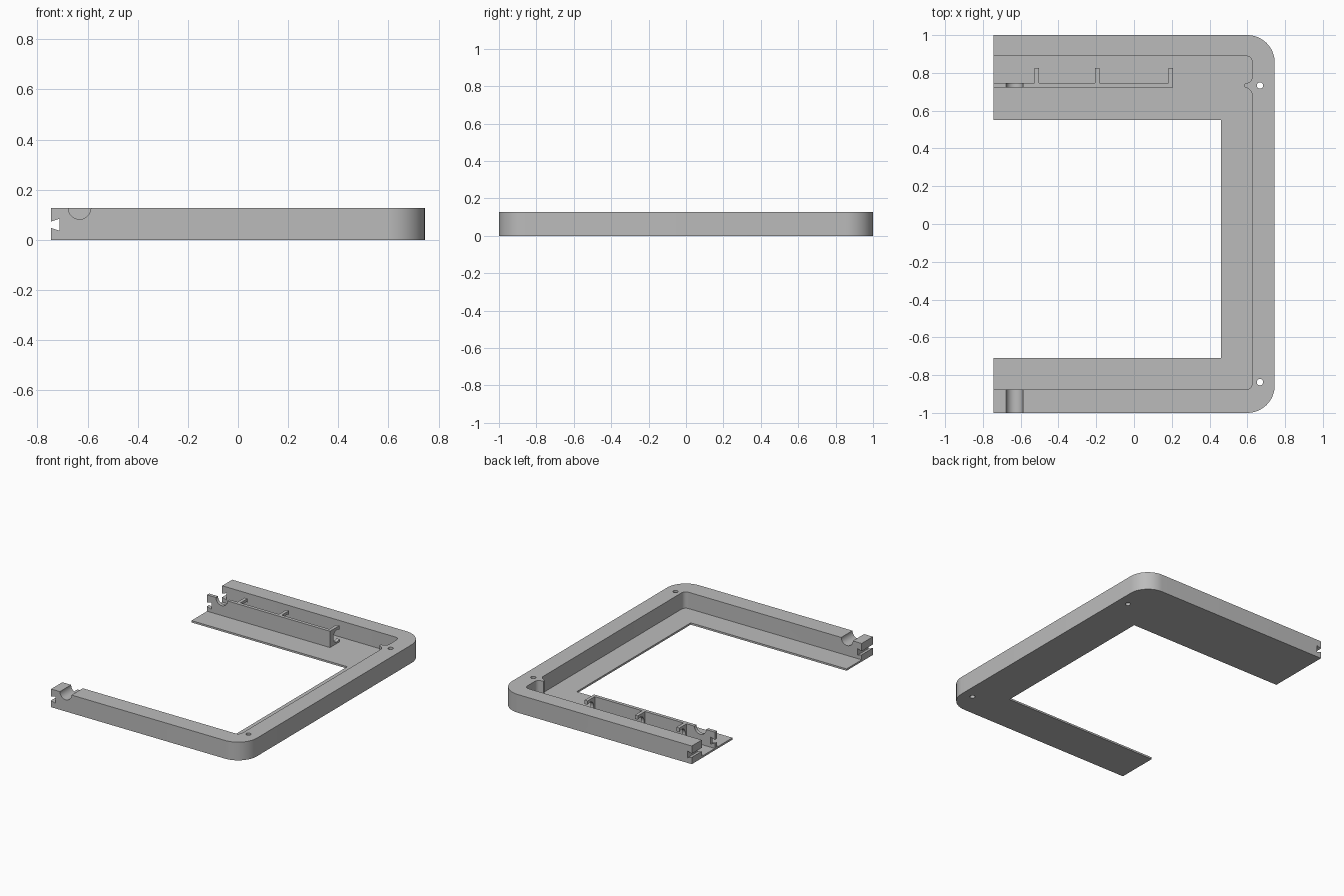
import bpy, bmesh, math
from mathutils import Vector

if "Cube" in bpy.data.objects:
    bpy.data.objects.remove(bpy.data.objects["Cube"])

H, FLOOR = 0.127, 0.013

grey = bpy.data.materials.new("plain_grey")
grey.diffuse_color = (0.5, 0.5, 0.5, 1)
grey.use_nodes = True
grey.node_tree.nodes["Principled BSDF"].inputs["Base Color"].default_value = grey.diffuse_color


def arc(cx, cy, r, a0, a1, n=12):
    return [(cx + r * math.cos(math.radians(a0 + (a1 - a0) * i / n)),
             cy + r * math.sin(math.radians(a0 + (a1 - a0) * i / n))) for i in range(n + 1)]


def prism(name, pts, lo, hi, axis="z"):
    """Extrude a 2D profile along one axis."""
    place = {"z": lambda a, b, c: (a, b, c),
             "y": lambda a, b, c: (a, c, b),
             "x": lambda a, b, c: (c, a, b)}[axis]
    bm = bmesh.new()
    face = bm.faces.new([bm.verts.new(place(a, b, lo)) for a, b in pts])
    new = bmesh.ops.extrude_face_region(bm, geom=[face])["geom"]
    shift = Vector(place(0, 0, hi - lo))
    bmesh.ops.translate(bm, vec=shift, verts=[v for v in new if isinstance(v, bmesh.types.BMVert)])
    bmesh.ops.recalc_face_normals(bm, faces=bm.faces)
    me = bpy.data.meshes.new(name)
    bm.to_mesh(me)
    bm.free()
    me.materials.append(grey)
    ob = bpy.data.objects.new(name, me)
    bpy.context.collection.objects.link(ob)
    return ob


def activate(ob):
    bpy.ops.object.select_all(action="DESELECT")
    ob.select_set(True)
    bpy.context.view_layer.objects.active = ob


def cut(ob, cutter):
    mod = ob.modifiers.new("cut", "BOOLEAN")
    mod.operation, mod.solver, mod.object = "DIFFERENCE", "EXACT", cutter
    activate(ob)
    bpy.ops.object.modifier_apply(modifier=mod.name)


# C-shaped frame with rounded right corners
R = 0.145
frame = prism("frame", [(-0.745, -1)] + arc(0.745 - R, -1 + R, R, -90, 0)
              + arc(0.745 - R, 1 - R, R, 0, 90)
              + [(-0.745, 1), (-0.745, 0.55), (0.46, 0.55), (0.46, -0.709), (-0.745, -0.709)], 0, H)

# pocket leaving a thin floor, an outer rim and a screw boss
r = 0.03
pocket = prism("pocket_cutter", [(-0.9, -0.876)] + arc(0.625 - r, -0.876 + r, r, -90, 0, 6)
               + arc(0.585, 0.682, 0.04, 0, 75, 6)
               + [(0.584, 0.726), (0.582, 0.733), (0.584, 0.741), (0.592, 0.746)]
               + arc(0.595, 0.776, 0.03, -75, 0, 6)
               + arc(0.625 - r, 0.889 - r, r, 0, 90, 6) + [(-0.9, 0.889)], FLOOR, 0.3)

# cable channel wall
channel = prism("channel_wall", [(-0.745, 0.722), (0.206, 0.722), (0.206, 0.746), (-0.745, 0.746)],
                FLOOR, H)

# dovetail slot, cable groove and screw holes
dovetail = prism("dovetail_cutter", [(-0.8, 0.03), (-0.8, 0.09), (-0.75, 0.071), (-0.712, 0.084),
                                     (-0.712, 0.036), (-0.75, 0.049)], -1.1, 1.1, "y")
groove = prism("groove_cutter", arc(-0.632, H, 0.045, 180, 360, 20) + [(-0.587, 0.2), (-0.677, 0.2)],
               -1.1, 0.8, "y")
holes = [prism("hole_cutter", arc(0.667, y, 0.017, 0, 345, 23), -0.1, 0.3) for y in (0.733, -0.837)]

cutters = [pocket, dovetail, groove] + holes
for c in cutters:
    cut(frame, c)
for c in (dovetail, groove):
    cut(channel, c)
for c in cutters:
    bpy.data.objects.remove(c)

# hooked clips behind the channel wall
parts = [frame, channel]
for i, x in enumerate((-0.526, -0.206, 0.183)):
    a = math.degrees(math.acos(0.025 / 0.042))
    hook = [(0.746, FLOOR), (0.825, FLOOR)] + arc(0.80, 0.066, 0.042, -a, a - 360, 20) \
        + [(0.825, H), (0.746, H)]
    parts.append(prism("clip_%d" % (i + 1), hook, x, x + 0.023, "x"))

for ob in parts:
    activate(ob)
    bpy.ops.object.shade_smooth_by_angle(angle=math.radians(30))
